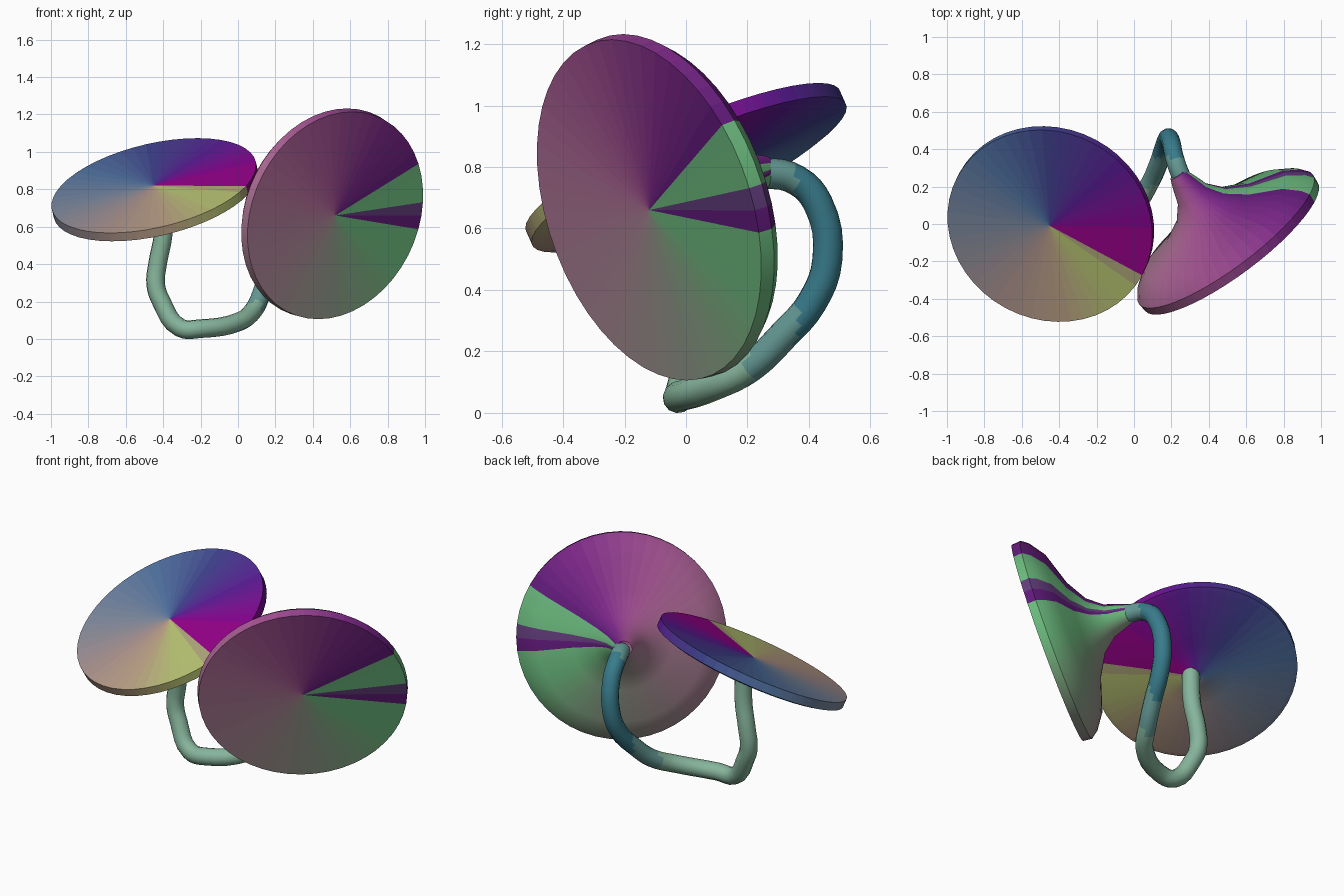
import bpy, bmesh, math
from mathutils import Vector

if "Cube" in bpy.data.objects:
    bpy.data.objects.remove(bpy.data.objects["Cube"])


def material(name, rgb):
    m = bpy.data.materials.new(name)
    m.diffuse_color = (*rgb, 1)
    m.use_nodes = True
    m.node_tree.nodes["Principled BSDF"].inputs["Base Color"].default_value = m.diffuse_color
    return m


def smooth(obj, angle=40):
    bpy.ops.object.select_all(action='DESELECT')
    obj.select_set(True)
    bpy.context.view_layer.objects.active = obj
    bpy.ops.object.shade_smooth_by_angle(angle=math.radians(angle))


def blend(stops, ang):
    """Colour at an angle, interpolated between (angle, rgb) stops."""
    for (a, ca), (b, cb) in zip(stops, stops[1:]):
        if a <= ang <= b:
            return Vector(ca).lerp(Vector(cb), (ang - a) / (b - a))
    return Vector(stops[-1][1])


def lathe(name, centre, normal, profile, stops, up_axis, segs=48):
    """Revolve (depth, radius) behind a face; colours sweep around the axis."""
    centre, back = Vector(centre), -Vector(normal).normalized()
    u = back.orthogonal().normalized()
    v = back.cross(u)
    dirs = [u * math.cos(2 * math.pi * i / segs) + v * math.sin(2 * math.pi * i / segs)
            for i in range(segs)]
    bm = bmesh.new()
    rings = [[bm.verts.new(centre + back * s + r * d) for d in dirs] for s, r in profile]
    front = bm.verts.new(centre)
    end = bm.verts.new(centre + back * profile[-1][0])
    for i in range(segs):
        j = (i + 1) % segs
        faces = [bm.faces.new((front, rings[0][j], rings[0][i])),
                 bm.faces.new((end, rings[-1][i], rings[-1][j]))]
        faces += [bm.faces.new((a[i], a[j], b[j], b[i])) for a, b in zip(rings, rings[1:])]
        for f in faces:
            f.material_index = i
    bmesh.ops.recalc_face_normals(bm, faces=bm.faces)
    mesh = bpy.data.meshes.new(name)
    bm.to_mesh(mesh)
    bm.free()
    obj = bpy.data.objects.new(name, mesh)
    bpy.context.collection.objects.link(obj)
    for i in range(segs):
        c = dirs[i] + dirs[(i + 1) % segs]
        ang = math.degrees(math.atan2(c[up_axis], c.x)) % 360
        mesh.materials.append(material(f"{name}_colour_{i}", blend(stops, ang)))
    smooth(obj)


# Left tilted disc with a very shallow underside
magenta, olive = (0.3, 0.0, 0.25), (0.48, 0.55, 0.17)
lathe("left_disc", (-0.45, -0.01, 0.82), (-0.21, -0.40, 0.89),
      [(0, 0.56), (0.05, 0.56), (0.06, 0.53), (0.08, 0.2), (0.095, 0.07), (0.105, 0.045)],
      [(0, (0.25, 0, 0.28)), (40, (0.1, 0.01, 0.3)), (90, (0.05, 0.05, 0.27)),
       (135, (0.08, 0.17, 0.36)), (180, (0.2, 0.25, 0.34)), (240, (0.42, 0.29, 0.26)),
       (280, (0.5, 0.36, 0.23)), (310, olive), (327, olive), (332, magenta), (360, magenta)], 1)

# Right disc with a trumpet-shaped back
green, purple = (0.15, 0.5, 0.21), (0.12, 0.01, 0.2)
lathe("right_trumpet", (0.52, -0.12, 0.66), (0.575, -0.77, -0.265),
      [(0, 0.575), (0.05, 0.58), (0.09, 0.55), (0.15, 0.465), (0.21, 0.28),
       (0.28, 0.16), (0.36, 0.095), (0.45, 0.065), (0.5, 0.045)],
      [(0, purple), (4, purple), (8, green), (28, green), (34, purple), (60, (0.2, 0.02, 0.24)),
       (100, (0.36, 0.08, 0.28)), (150, (0.43, 0.15, 0.31)), (225, (0.4, 0.24, 0.3)),
       (270, (0.27, 0.34, 0.25)), (320, green), (347, green), (352, purple), (360, purple)], 2)

# Round stalk looping from the trumpet down to the ground and up to the left disc
path = [(0.31, 0.15, 0.752), (0.25, 0.26, 0.778), (0.215, 0.36, 0.757), (0.20, 0.43, 0.68),
        (0.18, 0.46, 0.5), (0.16, 0.41, 0.36), (0.13, 0.32, 0.255), (0.08, 0.21, 0.15),
        (0, 0.09, 0.09), (-0.2, -0.02, 0.055), (-0.31, -0.02, 0.06), (-0.41, 0.015, 0.2),
        (-0.44, 0.025, 0.29), (-0.43, 0.03, 0.4), (-0.40, 0.02, 0.56), (-0.40, 0.01, 0.77)]
curve = bpy.data.curves.new("stalk", 'CURVE')
curve.dimensions = '3D'
curve.bevel_depth = 0.05
curve.bevel_resolution = 4
curve.use_fill_caps = True
spline = curve.splines.new('BEZIER')
spline.resolution_u = 4
spline.bezier_points.add(len(path) - 1)
for p, co in zip(spline.bezier_points, path):
    p.co = co
    p.handle_left_type = p.handle_right_type = 'AUTO'
stalk = bpy.data.objects.new("stalk", curve)
bpy.context.collection.objects.link(stalk)
bpy.ops.object.select_all(action='DESELECT')
bpy.context.view_layer.objects.active = stalk
stalk.select_set(True)
bpy.ops.object.convert(target='MESH')
stalk = bpy.context.view_layer.objects.active

# Stalk colour: blue-green at the trumpet, pale green near the ground
for name, rgb in [("stalk_pale", (0.24, 0.46, 0.33)), ("stalk_mid", (0.13, 0.32, 0.3)),
                  ("stalk_blue", (0.04, 0.2, 0.26))]:
    stalk.data.materials.append(material(name, rgb))
for f in stalk.data.polygons:
    f.material_index = 2 if f.center.y > 0.36 else 1 if f.center.y > 0.2 else 0
smooth(stalk, 60)
